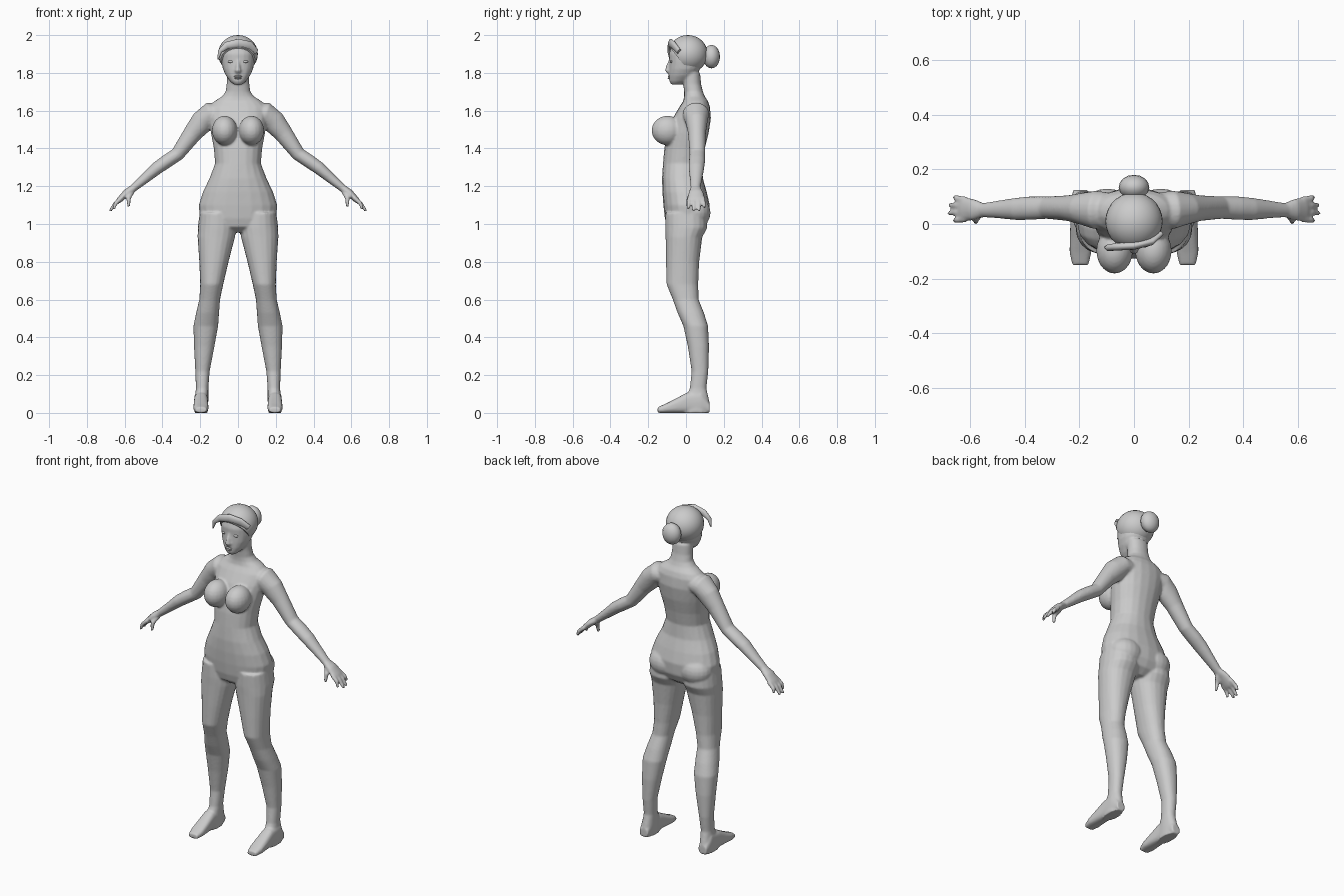
import bpy, bmesh, math
from mathutils import Vector, Matrix

X, Y, Z = Vector((1, 0, 0)), Vector((0, 1, 0)), Vector((0, 0, 1))


def loft(bm, rings, n=20, p=2.2):
    """Skin superellipse rings given as (centre, half-axis U, half-axis V)."""
    loops = []
    for c, u, v in rings:
        loop = []
        for i in range(n):
            a = 2 * math.pi * i / n
            ca, sa = math.cos(a), math.sin(a)
            x = math.copysign(abs(ca) ** (2 / p), ca)
            y = math.copysign(abs(sa) ** (2 / p), sa)
            loop.append(bm.verts.new(Vector(c) + u * x + v * y))
        loops.append(loop)
    faces = [bm.faces.new(loops[0]), bm.faces.new(loops[-1])]
    for a, b in zip(loops, loops[1:]):
        for i in range(n):
            j = (i + 1) % n
            faces.append(bm.faces.new((a[i], a[j], b[j], b[i])))
    bmesh.ops.recalc_face_normals(bm, faces=faces)


def upright(bm, rows, s=1):
    """Rows of (z, x min, x max, y front, y back)."""
    loft(bm, [((s * (a + b) / 2, (f + k) / 2, z), X * (b - a) / 2, Y * (k - f) / 2)
              for z, a, b, f, k in rows])


def tube(bm, pts, n=14, up=Y):
    """Points of (x, y, z, radius along up, radius across)."""
    rings = []
    for i, q in enumerate(pts):
        d = Vector(pts[min(i + 1, len(pts) - 1)][:3]) - Vector(pts[max(i - 1, 0)][:3])
        w = d.cross(up).normalized()
        u = w.cross(d).normalized()
        rings.append((q[:3], u * q[3], w * q[4]))
    loft(bm, rings, n, 2)


def ball(bm, c, r, seg=20):
    m = Matrix.Translation(c) @ Matrix.Diagonal((*r, 1))
    return bmesh.ops.create_uvsphere(bm, u_segments=seg, v_segments=seg // 2 + 2, radius=1, matrix=m)


def finish(bm, name):
    me = bpy.data.meshes.new(name)
    bm.to_mesh(me)
    bm.free()
    ob = bpy.data.objects.new(name, me)
    bpy.context.collection.objects.link(ob)
    for f in me.polygons:
        f.use_smooth = True
    return ob


body = bmesh.new()

# torso and neck: z, half width, y front, y back
torso = [(.955, .05, -.06, .06), (.985, .17, -.1, .1), (1.03, .203, -.112, .122),
         (1.1, .208, -.12, .126), (1.17, .186, -.125, .11), (1.24, .152, -.127, .09),
         (1.32, .121, -.122, .085), (1.4, .128, -.115, .1), (1.48, .143, -.1, .12),
         (1.56, .155, -.07, .132), (1.62, .155, -.035, .127), (1.65, .125, -.015, .117),
         (1.675, .085, -.01, .1), (1.7, .066, -.01, .09), (1.74, .06, -.015, .08),
         (1.8, .06, -.02, .075)]
upright(body, [(z, -w, w, f, k) for z, w, f, k in torso])

# head
head = [(1.738, .022, -.078, -.03), (1.755, .042, -.088, .01), (1.785, .064, -.091, .05),
        (1.82, .08, -.09, .075), (1.86, .088, -.088, .09), (1.9, .09, -.09, .095),
        (1.95, .078, -.075, .085), (1.98, .045, -.04, .05)]
upright(body, [(z, -w, w, f, k) for z, w, f, k in head])
tube(body, [(0, -.082, 1.87, .008, .007), (0, -.094, 1.835, .012, .01),
            (0, -.1, 1.812, .012, .016), (0, -.09, 1.8, .008, .012)])

leg = [(1.06, .02, .203, -.11, .11), (.98, .008, .213, -.11, .113), (.93, .016, .214, -.108, .086),
       (.8, .05, .205, -.106, .07), (.68, .078, .2, -.103, .064), (.6, .095, .205, -.07, .067),
       (.53, .1, .222, -.045, .095), (.46, .105, .236, -.014, .117), (.35, .125, .233, .01, .122),
       (.22, .15, .226, .03, .118), (.13, .157, .223, .02, .108), (.06, .157, .23, -.01, .124),
       (0, .16, .232, -.02, .122)]
foot = [(.125, .027, .05), (.08, .036, .12), (.0, .037, .105), (-.05, .039, .078),
        (-.105, .04, .05), (-.15, .03, .03)]
arm = [(.05, .05, 1.59, .06, .045), (.145, .052, 1.583, .07, .063), (.19, .056, 1.54, .058, .062),
       (.24, .058, 1.48, .047, .05), (.32, .06, 1.37, .041, .037), (.38, .058, 1.33, .043, .036),
       (.43, .055, 1.295, .041, .034), (.5, .053, 1.235, .032, .026), (.56, .05, 1.185, .025, .02)]
palm = [(.55, .05, 1.192, .026, .02), (.59, .053, 1.165, .04, .02), (.625, .054, 1.13, .046, .016),
        (.637, .054, 1.117, .043, .012)]
fingers = [(.018, .012, .658, 1.078), (.043, .04, .678, 1.068), (.066, .07, .676, 1.07), (.09, .098, .657, 1.085)]

for s in (1, -1):
    # legs, feet, buttocks and breasts
    upright(body, leg, s)
    loft(body, [((s * .196, y, h / 2), X * w, Z * h / 2) for y, w, h in foot], p=2.8)
    ball(body, (s * .098, .045, 1.06), (.1, .085, .085))
    ball(body, (s * .071, -.098, 1.495), (.067, .084, .078))
    # arms, palms, fingers and thumbs
    flip = lambda pts: [(s * q[0], *q[1:]) for q in pts]
    tube(body, flip(arm), 20)
    tube(body, flip(palm))
    for y0, y1, x, z in fingers:
        tube(body, flip([(.615, y0, 1.138, .012, .012), (.648, (y0 + y1) / 2, 1.11, .011, .012),
                         (x, y1, z, .008, .008)]), 10)
    tube(body, flip([(.565, .04, 1.17, .014, .018), (.58, .015, 1.135, .013, .013),
                     (.578, .006, 1.092, .008, .008)]), 10)

# fuse the body parts into one skin
ob = finish(body, "body")
rm = ob.modifiers.new("fuse", 'REMESH')
rm.mode = 'VOXEL'
rm.voxel_size = .0065
rm.use_smooth_shade = True
sm = ob.modifiers.new("soften", 'SMOOTH')
sm.factor = .5
sm.iterations = 4

# hair cap, cut open along a slanted hairline
hair = bmesh.new()
ball(hair, (0, .01, 1.9), (.105, .105, .1), 28)
normal = Vector((0, -.145, -.115))
cut = bmesh.ops.bisect_plane(hair, geom=hair.verts[:] + hair.edges[:] + hair.faces[:],
                             plane_co=(0, -.085, 1.935), plane_no=normal, clear_outer=True)
bmesh.ops.holes_fill(hair, edges=[e for e in hair.edges if e.is_boundary])
h = finish(hair, "hair_cap")

# side-swept fringe ending in a loose wisp
fringe = bmesh.new()
tube(fringe, [(.092, -.035, 1.91, .012, .02), (.06, -.065, 1.945, .014, .024),
              (0, -.08, 1.957, .014, .024), (-.06, -.083, 1.945, .014, .02),
              (-.095, -.087, 1.915, .012, .012), (-.107, -.085, 1.87, .003, .003)])
finish(fringe, "hair_fringe")

bun = bmesh.new()
ball(bun, (0, .135, 1.886), (.056, .045, .062), 16)
finish(bun, "hair_bun")

# eyes and lips
face = bmesh.new()
for s in (1, -1):
    ball(face, (s * .037, -.077, 1.86), (.018, .009, .007), 12)
finish(face, "eyes")
lips = bmesh.new()
for z, w in ((1.781, .022), (1.772, .018)):
    ball(lips, (0, -.086, z), (w, .011, .006), 12)
finish(lips, "lips")

for o in bpy.context.collection.objects:
    o.select_set(True)
bpy.context.view_layer.objects.active = h
bpy.ops.object.shade_smooth_by_angle(angle=math.radians(50))
